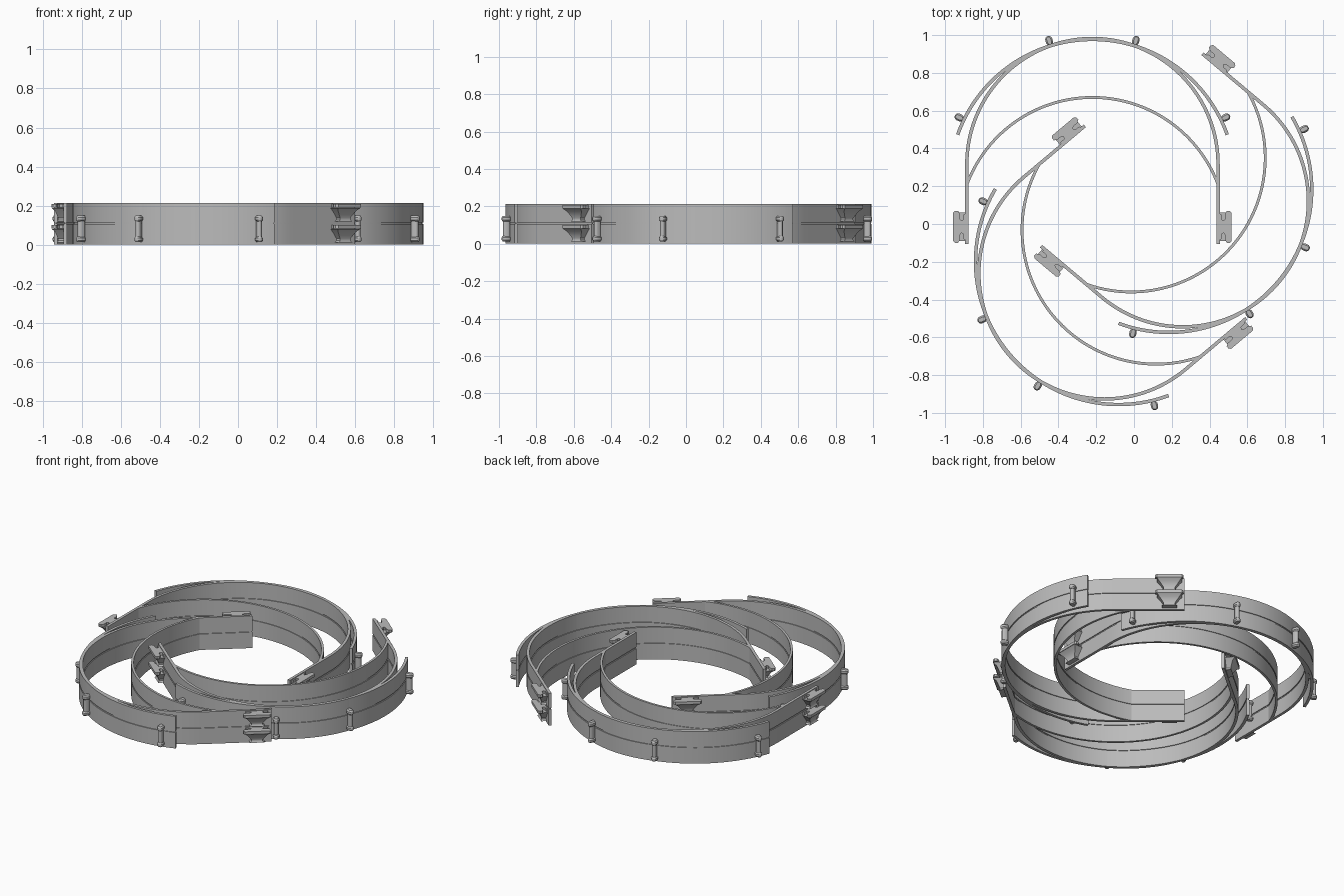
import bpy, bmesh, math
from mathutils import Matrix, Vector

cube = bpy.data.objects.get("Cube")
if cube:
    bpy.data.objects.remove(cube, do_unlink=True)

grey = bpy.data.materials.new("plain grey")
grey.use_nodes = True
COLOR = (0.5, 0.5, 0.5, 1)
grey.diffuse_color = COLOR
grey.node_tree.nodes["Principled BSDF"].inputs["Base Color"].default_value = COLOR

HALF = 0.665          # half width of the U band
HEIGHT = 0.212
THICK = 0.018


def finish(bm, name):
    bmesh.ops.recalc_face_normals(bm, faces=bm.faces)
    mesh = bpy.data.meshes.new(name)
    bm.to_mesh(mesh)
    bm.free()
    mesh.materials.append(grey)
    return mesh


def loft(bm, rings):
    """Skin closed rings of points and cap both ends."""
    rows = [[bm.verts.new(p) for p in ring] for ring in rings]
    n = len(rows[0])
    for a, b in zip(rows, rows[1:]):
        for i in range(n):
            j = (i + 1) % n
            bm.faces.new((a[i], a[j], b[j], b[i]))
    bm.faces.new(rows[0])
    bm.faces.new(rows[-1][::-1])


def band(name, path, thick=THICK):
    """Sweep a grooved strip section along a flat path."""
    t, g = thick / 2, thick / 5
    low, high = 0.105, 0.114
    section = [(-t, 0), (t, 0), (t, low), (g, low), (g, high), (t, high),
               (t, HEIGHT), (-t, HEIGHT), (-t, high), (-g, high), (-g, low), (-t, low)]
    rings = []
    for i, p in enumerate(path):
        d = (path[min(i + 1, len(path) - 1)] - path[max(i - 1, 0)]).normalized()
        side = Vector((-d.y, d.x))
        rings.append([(p.x + side.x * o, p.y + side.y * o, z) for o, z in section])
    bm = bmesh.new()
    loft(bm, rings)
    return finish(bm, name)


def arc(cy, r, start, steps=72):
    """Arc symmetric about the y axis, from angle start over the top."""
    return [Vector((r * math.cos(a), cy + r * math.sin(a)))
            for a in (start + (math.pi - 2 * start) * i / steps for i in range(steps + 1))]


def capsule(x0, x1, r, z, steps=8):
    """Stadium outline lying along x."""
    pts = []
    for cx, base in ((x1 - r, -math.pi / 2), (x0 + r, math.pi / 2)):
        for i in range(steps + 1):
            a = base + math.pi * i / steps
            pts.append((cx + r * math.cos(a), r * math.sin(a), z))
    return pts


def lug_mesh():
    """Rounded knobs at both ends of a post, pointing along x."""
    bm = bmesh.new()
    for low, high in ((0.013, 0.041), (0.118, 0.148)):
        loft(bm, [capsule(0.765, 0.805, 0.011, low), capsule(0.76, 0.81, 0.019, low + 0.008),
                  capsule(0.76, 0.81, 0.019, high - 0.008), capsule(0.765, 0.805, 0.011, high)])
    loft(bm, [capsule(0.765, 0.803, 0.013, 0.03), capsule(0.765, 0.803, 0.013, 0.13)])
    return finish(bm, "lug")


def bracket_mesh():
    """Two stacked hook plates, each on a flared foot, on the outside of a straight end."""
    bm = bmesh.new()
    inner, mid, outer, long, web = 0.67, 0.702, 0.737, 0.085, 0.032
    half = [(inner, web), (mid - 0.008, web), (mid, web + 0.01), (mid, long - 0.016),
            (mid + 0.01, long), (outer - 0.01, long), (outer, long - 0.01)]
    near = [(inner, 0.07), (inner + 0.012, 0.065), (inner + 0.012, web + 0.008)]
    outline = near + half[1:]
    outline += [(x, -y) for x, y in reversed(outline)]

    def block(x, w, z):
        return [(inner, -w, z), (x, -w, z), (x, w, z), (inner, w, z)]

    for top in (0.1, 0.207):
        loft(bm, [[(x, y, z) for x, y in outline] for z in (top - 0.018, top)])
        loft(bm, [block(outer - 0.002, 0.075, top - 0.019), block(outer - 0.02, 0.06, top - 0.035),
                  block(outer - 0.035, 0.034, top - 0.07), block(outer - 0.035, 0.034, top - 0.08),
                  block(outer - 0.03, 0.045, top - 0.089)])
    bmesh.ops.translate(bm, verts=bm.verts, vec=(0, 0.09, 0))
    return finish(bm, "bracket")


# Strips of one section
U_TOP = 0.422
u_path = [Vector((HALF, U_TOP * i / 4)) for i in range(4)] + arc(U_TOP, HALF, 0)
u_path += [Vector((-HALF, U_TOP * i / 4)) for i in (3, 2, 1, 0)]
u_band = band("u_band", u_path)
outer_band = band("outer_band", arc(0.325, 0.757, math.radians(19.5)))
inner_band = band("inner_band", arc(0.065, 0.71, math.acos(HALF / 0.71)), 0.015)
lug, bracket = lug_mesh(), bracket_mesh()


def place(mesh, name, matrix):
    obj = bpy.data.objects.new(name, mesh)
    bpy.context.collection.objects.link(obj)
    obj.matrix_world = matrix
    obj.select_set(True)
    bpy.context.view_layer.objects.active = obj


# Three nested sections, each turned to interlock
bpy.ops.object.select_all(action='DESELECT')
sections = {"back": (-0.22, -0.105, 0), "left": (-0.065, 0.392, -130), "right": (0.167, 0.01, 130)}
for label, (x, y, turn) in sections.items():
    base = Matrix.Translation((x, y, 0)) @ Matrix.Rotation(math.radians(turn), 4, 'Z')
    for mesh in (u_band, outer_band, inner_band):
        place(mesh, f"{label}_{mesh.name}", base)
    for i, angle in enumerate((26, 73, 107, 154)):
        spin = Matrix.Translation((0, 0.325, 0)) @ Matrix.Rotation(math.radians(angle), 4, 'Z')
        place(lug, f"{label}_lug_{i + 1}", base @ spin)
    place(bracket, f"{label}_bracket_1", base)
    flip = Matrix.Translation((0, 0.18, 0)) @ Matrix.Rotation(math.pi, 4, 'Z')
    place(bracket, f"{label}_bracket_2", base @ flip)

bpy.ops.object.shade_smooth_by_angle(angle=math.radians(30))
